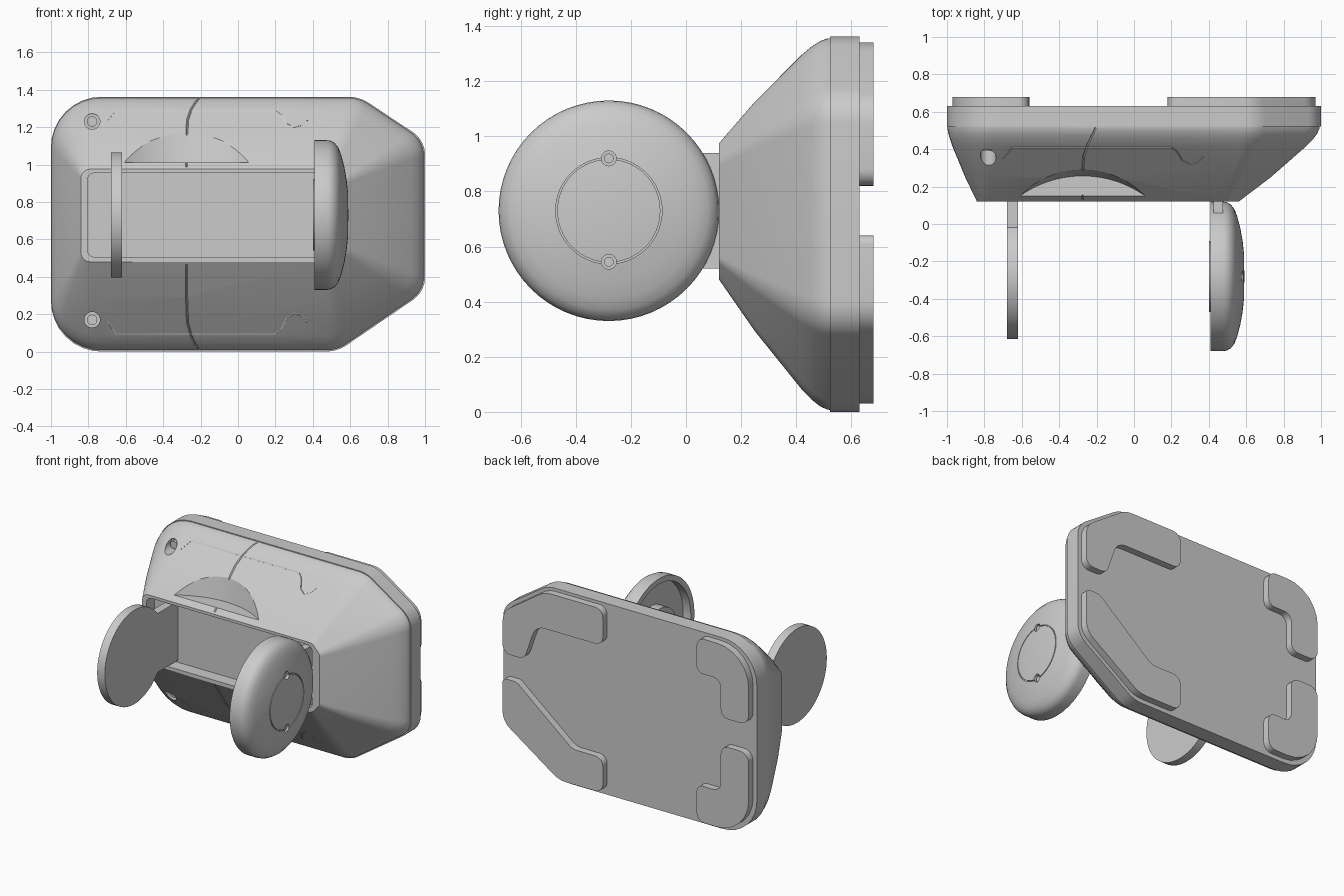
import bpy, bmesh, math
from mathutils import Vector, Matrix

if "Cube" in bpy.data.objects:
    bpy.data.objects.remove(bpy.data.objects["Cube"])

CY, CZ = -0.28, 0.73          # common axis of the two discs


def finish(name, bm):
    bmesh.ops.recalc_face_normals(bm, faces=bm.faces)
    me = bpy.data.meshes.new(name)
    bm.to_mesh(me)
    bm.free()
    ob = bpy.data.objects.new(name, me)
    bpy.context.collection.objects.link(ob)
    return ob


def activate(ob):
    bpy.ops.object.select_all(action='DESELECT')
    ob.select_set(True)
    bpy.context.view_layer.objects.active = ob


def smooth(ob, angle=30):
    activate(ob)
    bpy.ops.object.shade_smooth_by_angle(angle=math.radians(angle))


def cut(ob, *cutters):
    for c in cutters:
        m = ob.modifiers.new("cut", 'BOOLEAN')
        m.operation, m.solver, m.object = 'DIFFERENCE', 'EXACT', c
        activate(ob)
        bpy.ops.object.modifier_apply(modifier=m.name)
        bpy.data.objects.remove(c)


def rounded(corners, n=8):
    """Polygon (x, z, radius) with true arcs at its corners."""
    out = []
    for i, (x, z, r) in enumerate(corners):
        p = Vector((x, z))
        a = (Vector(corners[i - 1][:2]) - p).normalized()
        b = (Vector(corners[(i + 1) % len(corners)][:2]) - p).normalized()
        half = a.angle(b) / 2
        d, w = r / math.tan(half), math.sin(half)
        A, B = p + a * d, p + b * d
        for k in range(n + 1):
            s = k / n
            c = ((1 - s) ** 2, 2 * w * s * (1 - s), s * s)
            out.append((A * c[0] + p * c[1] + B * c[2]) / sum(c))
    return out


def loft(name, rings):
    """Skin a list of (outline in xz, y) and cap both ends."""
    bm = bmesh.new()
    vs = [[bm.verts.new((p.x, y, p.y)) for p in ol] for ol, y in rings]
    n = len(vs[0])
    for r0, r1 in zip(vs, vs[1:]):
        for i in range(n):
            j = (i + 1) % n
            bm.faces.new((r0[i], r0[j], r1[j], r1[i]))
    bm.faces.new(vs[0])
    bm.faces.new(vs[-1])
    return finish(name, bm)


def lathe_x(name, profile, seg=64, y=CY, z=CZ):
    """Turn (radius, x) points around an axis parallel to x."""
    bm = bmesh.new()
    vs = [bm.verts.new((x, y, z + r)) for r, x in profile]
    es = [bm.edges.new(e) for e in zip(vs, vs[1:])]
    bmesh.ops.spin(bm, geom=vs + es, cent=(0, y, z), axis=(1, 0, 0),
                   angle=math.tau, steps=seg)
    bmesh.ops.remove_doubles(bm, verts=bm.verts, dist=1e-5)
    return finish(name, bm)


def cylinder(name, centre, r1, depth, axis, r2=None, seg=24):
    rot = {'X': Matrix.Rotation(math.pi / 2, 4, 'Y'),
           'Y': Matrix.Rotation(math.pi / 2, 4, 'X'),
           'Z': Matrix.Identity(4)}[axis]
    bm = bmesh.new()
    bmesh.ops.create_cone(bm, cap_ends=True, segments=seg, radius1=r1,
                          radius2=r1 if r2 is None else r2, depth=depth,
                          matrix=Matrix.Translation(centre) @ rot)
    return finish(name, bm)


def box(name, x, y, z):
    bm = bmesh.new()
    bmesh.ops.create_cube(bm, size=1)
    for v in bm.verts:
        v.co = [lo + (c + 0.5) * (hi - lo) for c, (lo, hi) in zip(v.co, (x, y, z))]
    return finish(name, bm)


def tube(name, pts, r=0.006):
    cu = bpy.data.curves.new(name, 'CURVE')
    cu.dimensions, cu.bevel_depth, cu.bevel_resolution = '3D', r, 0
    cu.use_fill_caps = True
    sp = cu.splines.new('POLY')
    sp.points.add(len(pts) - 1)
    for q, p in zip(sp.points, pts):
        q.co = (*p, 1)
    ob = bpy.data.objects.new(name, cu)
    bpy.context.collection.objects.link(ob)
    activate(ob)
    bpy.ops.object.convert(target='MESH')
    return bpy.context.object


# Housing: small front outline flaring back to a big one
back = rounded([(-1, 0, .27), (-1, 1.362, .27), (.65, 1.362, .2), (1, 1.13, .15),
                (1, .32, .15), (.53, 0, .2)])
front = rounded([(-.84, .48, .05), (-.84, .975, .05), (.5, .975, .05), (.56, .91, .04),
                 (.56, .55, .04), (.5, .48, .05)])
STEPS = [(.12, 0), (.25, .39), (.42, .83), (.455, .905), (.485, .955), (.51, .98),
         (.525, .985)]
body = loft("housing", [([f.lerp(b, t) for f, b in zip(front, back)], y) for y, t in STEPS])


def slope_z(y, top):
    for (y0, t0), (y1, t1) in zip(STEPS, STEPS[1:]):
        if y <= y1:
            t = t0 + (t1 - t0) * (y - y0) / (y1 - y0)
            break
    return .975 + .387 * t if top else .48 - .48 * t


# Front recess, finger scoop, screw holes
recess = rounded([(-.805, .505, .04), (-.805, .955, .04), (.5, .955, .04), (.5, .505, .04)])
cut(body,
    loft("recess_cutter", [(recess, 0), (recess, .21)]),
    cylinder("scoop_cutter", (-.275, -.318, 1.21), .575, .4, 'Z', .66, 96),
    *[cylinder("screw_hole_cutter", (-.78, .3, z), .042, .24, 'Y') for z in (1.23, .17)])

# Split seam and trim lines engraved above and below
for top in (True, False):
    cut(body, tube("seam_cutter", [(x, y, slope_z(y, top)) for x, y in
                   ((-.275, .13), (-.275, .25), (-.27, .36), (-.25, .42), (-.225, .47), (-.205, .515))]),
        tube("trim_cutter", [(x, y, slope_z(y, top)) for x, y in
             ((-.7, .35), (-.65, .41), (.2, .41), (.23, .39), (.26, .34), (.3, .32), (.34, .33), (.37, .36))]))
smooth(body)
for label, z in (("upper", 1.23), ("lower", .17)):
    smooth(cylinder(label + "_housing_screw", (-.78, .42, z), .028, .06, 'Y', seg=12))

# Back plate
smooth(loft("back_plate", [(back, .522), (back, .63)]))

# Four mounting pads
PADS = {
    "left_upper_pad": [(-.97, .82, .07), (-.97, 1.34, .25), (-.56, 1.34, .06), (-.56, 1.09, .05),
                       (-.75, 1.09, .06), (-.75, .82, .06)],
    "left_lower_pad": [(-.97, .03, .25), (-.97, .62, .07), (-.75, .62, .06), (-.75, .29, .06),
                       (-.56, .29, .05), (-.56, .03, .06)],
    "right_upper_pad": [(.18, 1.08, .06), (.18, 1.34, .06), (.64, 1.34, .18), (.97, 1.115, .13),
                        (.97, .82, .06), (.8, .82, .06), (.71, 1.08, .1)],
    "right_lower_pad": [(.18, .03, .06), (.18, .28, .06), (.42, .28, .1), (.86, .64, .06),
                        (.97, .64, .03), (.97, .335, .13), (.525, .03, .18)],
}
for name, corners in PADS.items():
    ol = rounded(corners, 6)
    smooth(loft(name, [(ol, .625), (ol, .68)]))

# Left flat disc on its arm
smooth(cylinder("left_disc", (-.65, CY, CZ), .335, .06, 'X', seg=64))
box("left_arm", (-.679, -.621), (-.2, .215), (.52, .94))

# Right domed knob, hollow on its inner side
knob = lathe_x("right_knob", [
    (0, .59), (.12, .588), (.187, .581), (.187, .572), (.193, .572), (.193, .58), (.26, .568), (.32, .552),
    (.36, .537), (.385, .517), (.397, .495), (.4, .475), (.4, .41), (.36, .41), (.36, .47), (0, .47)])
cut(knob, *[cylinder("knob_hole_cutter", (.59, CY, z), .027, .07, 'X') for z in (.92, .545)])
smooth(knob)
for label, z in (("upper", .92), ("lower", .545)):
    smooth(cylinder(label + "_knob_screw", (.555, CY, z), .018, .03, 'X', seg=12))
smooth(cylinder("knob_hub", (.44, CY, CZ), .19, .08, 'X', seg=48))
box("right_arm", (.425, .475), (-.12, .215), (.52, .94))
